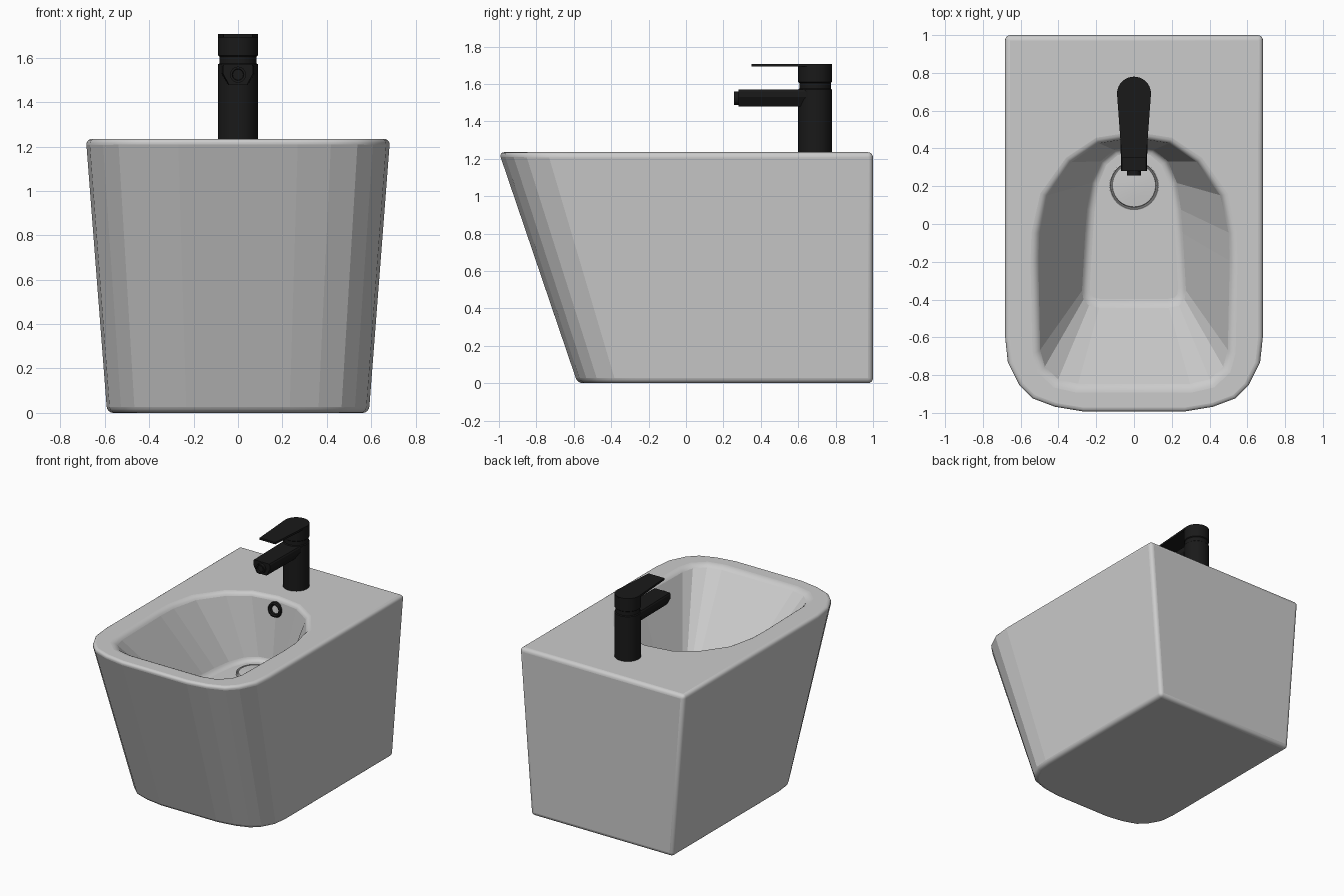
import bpy, bmesh, math
from mathutils import Matrix

if "Cube" in bpy.data.objects:
    bpy.data.objects.remove(bpy.data.objects["Cube"])

black = bpy.data.materials.new("black_metal")
black.diffuse_color = (0.01, 0.01, 0.01, 1)
black.use_nodes = True
black.node_tree.nodes["Principled BSDF"].inputs["Base Color"].default_value = black.diffuse_color


def finish(name, bm, mat=None, angle=None):
    bmesh.ops.recalc_face_normals(bm, faces=bm.faces[:])
    me = bpy.data.meshes.new(name)
    bm.to_mesh(me)
    bm.free()
    ob = bpy.data.objects.new(name, me)
    bpy.context.collection.objects.link(ob)
    if mat:
        me.materials.append(mat)
    if angle:
        bpy.ops.object.select_all(action='DESELECT')
        ob.select_set(True)
        bpy.context.view_layer.objects.active = ob
        bpy.ops.object.shade_smooth_by_angle(angle=math.radians(angle))
    return ob


def mirrored(half):
    # first point lies on the centre line
    return half + [(-x, y) for x, y in reversed(half[1:])]


def skin(bm, a, b):
    n = len(a)
    return [bm.faces.new((a[i], a[(i + 1) % n], b[(i + 1) % n], b[i])) for i in range(n)]


def lathe(name, profile, matrix, mat=None, segs=32, closed=False):
    # revolve (radius, height) points around the local z axis
    bm = bmesh.new()
    rings = [[bm.verts.new((r * math.cos(2 * math.pi * i / segs),
                            r * math.sin(2 * math.pi * i / segs), z)) for i in range(segs)]
             for r, z in profile]
    for a, b in zip(rings, rings[1:]):
        skin(bm, a, b)
    if closed:
        skin(bm, rings[-1], rings[0])
    else:
        bm.faces.new(rings[0])
        bm.faces.new(rings[-1])
    bm.transform(matrix)
    return finish(name, bm, mat, 35)


def extrude_outline(bm, pts, to3d, depths):
    rings = [[bm.verts.new(to3d(p, d)) for p in pts] for d in depths]
    for a, b in zip(rings, rings[1:]):
        skin(bm, a, b)
    bm.faces.new(rings[0])
    bm.faces.new(rings[-1])


# Ceramic body with hollow bowl
TOP, FLOOR = 1.235, 0.76
outer = mirrored([(0, 1), (.685, 1), (.685, .4), (.685, 0), (.685, -.6), (.67, -.74),
                  (.61, -.86), (.54, -.93), (.42, -.975), (.27, -1)])
opening = mirrored([(0, .46), (.19, .43), (.34, .33), (.47, .15), (.515, -.05), (.52, -.2),
                    (.51, -.68), (.485, -.77), (.41, -.84), (.30, -.865)])
floor = mirrored([(0, .41), (.10, .39), (.17, .33), (.215, .22), (.235, .08), (.245, -.05),
                  (.262, -.34), (.255, -.385), (.23, -.415), (.18, -.425)])
base = [(x * .861, 1 + (y - 1) * .79) for x, y in outer]
bm = bmesh.new()
loops = [[bm.verts.new((x, y, z)) for x, y in pts]
         for pts, z in ((base, 0), (outer, TOP), (opening, TOP), (floor, FLOOR))]
bm.faces.new(loops[0])
for a, b in zip(loops, loops[1:]):
    skin(bm, a, b)
bm.faces.new(loops[3])
bmesh.ops.recalc_face_normals(bm, faces=bm.faces[:])
soft = [bm.edges.get((lp[i], lp[i - 1])) for lp in loops for i in range(len(lp))]
soft += [bm.edges.get((loops[0][i], loops[1][i])) for i in (1, len(outer) - 1)]
res = bmesh.ops.bevel(bm, geom=soft, offset=.028, offset_type='OFFSET', segments=4,
                      profile=.5, affect='EDGES', clamp_overlap=False)
for f in res['faces']:
    f.smooth = True
finish("ceramic_body", bm)

# Drain plug in the bowl floor
lathe("drain_plug", [(.132, -.01), (.132, .008), (.126, .012), (.122, .004), (.118, .004),
                     (.114, .013), (.06, .018), (.01, .02)],
      Matrix.Translation((0, .205, FLOOR)), segs=40)

# Overflow ring on the rear bowl wall
ring = [(.043 + .014 * math.cos(k * math.pi / 4), .02 * math.sin(k * math.pi / 4))
        for k in range(8)]
lathe("overflow_ring", ring, Matrix.Translation((0, .445, 1.15)) @
      Matrix.Rotation(math.radians(84), 4, 'X'), black, 24, True)

# Tap column with a groove below the cap
lathe("tap_column", [(.09, TOP - .01), (.09, 1.57), (.084, 1.575), (.084, 1.605),
                     (.09, 1.61), (.09, 1.70), (.086, 1.705)],
      Matrix.Translation((0, .69, 0)), black, 40)

# Flat lever: round at the rear, tapering forwards
arc = [(.09 * math.cos(math.radians(a)), .69 + .09 * math.sin(math.radians(a)))
       for a in range(0, 181, 12)]
bm = bmesh.new()
extrude_outline(bm, arc + [(-.065, .35), (.065, .35)], lambda p, d: (p[0], p[1], d), (1.692, 1.707))
finish("tap_lever", bm, black, 30)

# Spout with chamfered underside
bm = bmesh.new()
section = [(.07, 1.57), (.076, 1.56), (.076, 1.53), (.045, 1.478),
           (-.045, 1.478), (-.076, 1.53), (-.076, 1.56), (-.07, 1.57)]
extrude_outline(bm, section, lambda p, d: (p[0] * (.9 + .1 * (d - .28) / .4), d, p[1]), (.28, .68))
finish("tap_spout", bm, black)

# Aerator nozzle at the spout tip
lathe("aerator", [(.036, -.02), (.036, .025), (.026, .025), (.024, .012)],
      Matrix.Translation((0, .282, 1.524)) @ Matrix.Rotation(math.radians(90), 4, 'X'), black, 24)
